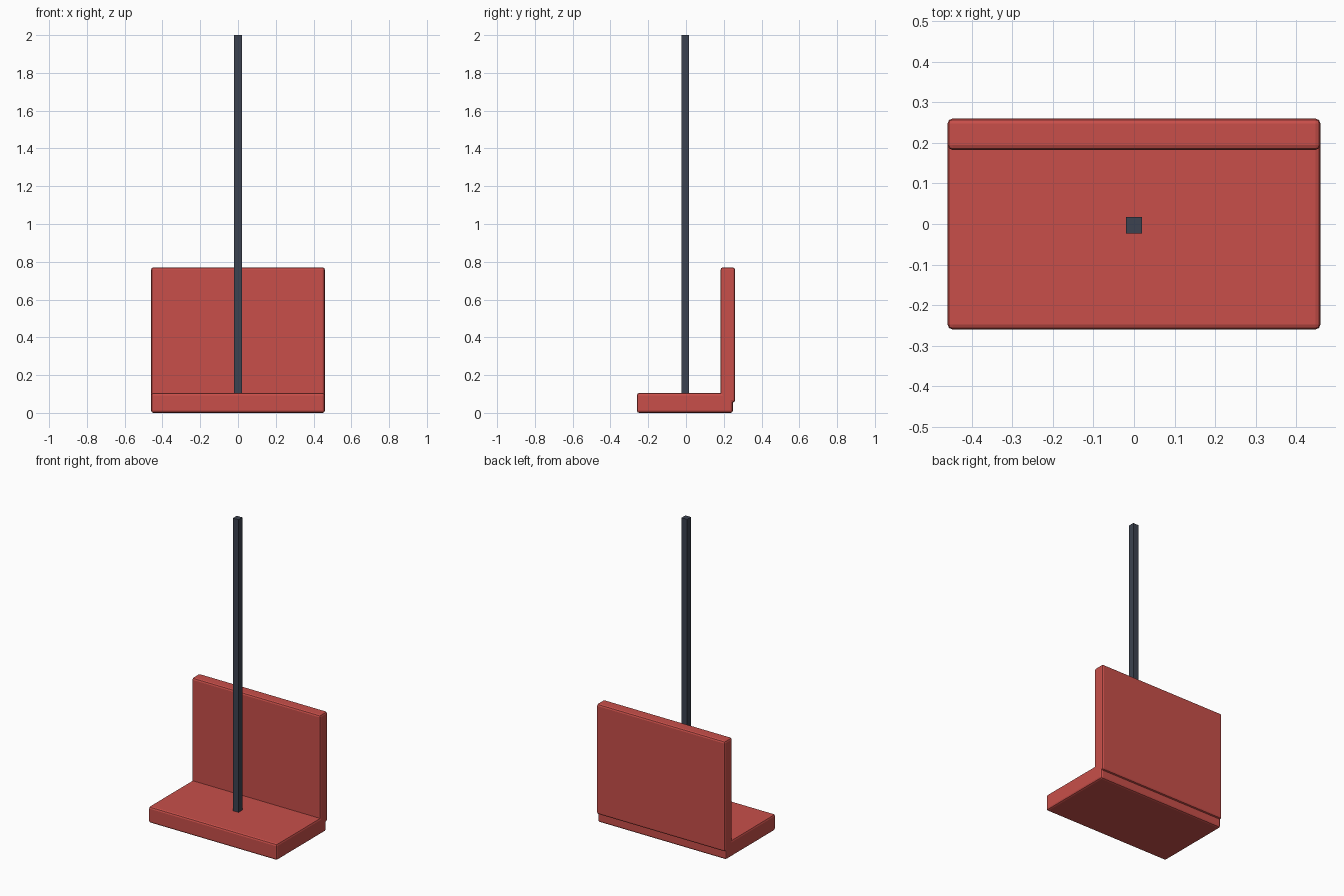
import bpy

# Remove the default object
if "Cube" in bpy.data.objects:
    bpy.data.objects.remove(bpy.data.objects["Cube"], do_unlink=True)


def make_material(name, rgb):
    mat = bpy.data.materials.new(name)
    mat.use_nodes = True
    mat.diffuse_color = (*rgb, 1)
    mat.node_tree.nodes["Principled BSDF"].inputs["Base Color"].default_value = (*rgb, 1)
    return mat


def make_box(name, low, high, mat, bevel=0):
    """Axis-aligned box between two corners, with optional rounded edges."""
    bpy.ops.mesh.primitive_cube_add(
        size=1, location=[(a + b) / 2 for a, b in zip(low, high)])
    obj = bpy.context.object
    obj.name = name
    obj.scale = [b - a for a, b in zip(low, high)]
    bpy.ops.object.transform_apply(location=False, rotation=False, scale=True)
    obj.data.materials.append(mat)
    if bevel:
        mod = obj.modifiers.new("rounded_edges", "BEVEL")
        mod.width = bevel
        mod.segments = 2
    return obj


red = make_material("red", (0.58, 0.078, 0.068))
dark_slate = make_material("dark_slate", (0.045, 0.055, 0.08))

half_width = 0.46

# Seat slab
make_box("seat", (-half_width, -0.26, 0), (half_width, 0.248, 0.105), red, 0.012)

# Backrest, overhanging the rear of the seat slightly
make_box("backrest", (-half_width, 0.183, 0.055), (half_width, 0.26, 0.77), red, 0.012)

# Square hanging pole rising from the seat
make_box("pole", (-0.02, -0.023, 0.05), (0.02, 0.017, 2), dark_slate)
